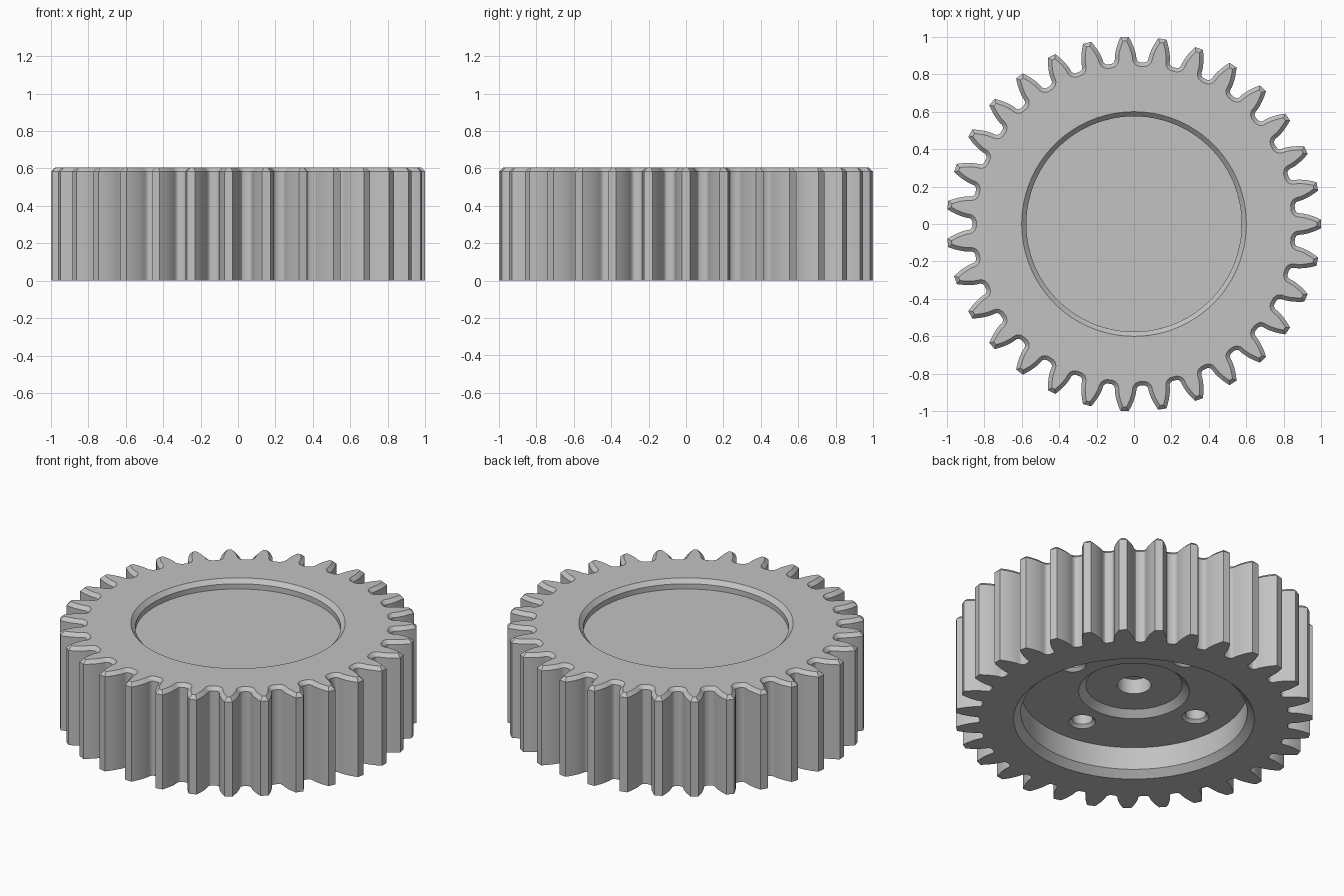
import bpy, bmesh, math
from mathutils import Vector

if "Cube" in bpy.data.objects:
    bpy.data.objects.remove(bpy.data.objects["Cube"], do_unlink=True)

TEETH = 31
PITCH_R = TEETH / (TEETH + 2)
BASE_R = PITCH_R * math.cos(math.radians(20))
HEIGHT = 0.605
CHAMFER = 0.021

steel = bpy.data.materials.new("grey_steel")
steel.use_nodes = True
colour = (0.54, 0.54, 0.54, 1)
steel.diffuse_color = colour
steel.node_tree.nodes["Principled BSDF"].inputs["Base Color"].default_value = colour


def involute(angle):
    return math.tan(angle) - angle


def half_angle(r):
    """Half the angular thickness of a tooth at radius r."""
    full = math.pi / (2 * TEETH) + involute(math.radians(20))
    return full - involute(math.acos(min(1, BASE_R / r)))


def gear_outline():
    # one flank: root fillet, then involute up to the tip
    root = half_angle(BASE_R)
    flank = [(0.8636, root + 0.022), (0.868, root + 0.010), (0.875, root + 0.003)]
    steps = 7
    for i in range(steps + 1):
        r = BASE_R + (1 - BASE_R) * i / steps
        flank.append((r, half_angle(r)))
    tooth = [(r, -a) for r, a in flank] + [(r, a) for r, a in reversed(flank)]
    points = []
    for k in range(TEETH):
        turn = 2 * math.pi * k / TEETH
        points += [Vector((r * math.cos(turn + a), r * math.sin(turn + a))) for r, a in tooth]
    return points


def inset(points, d):
    """Mitred inward offset of a counter-clockwise outline."""
    result = []
    for i, p in enumerate(points):
        e1 = (p - points[i - 1]).normalized()
        e2 = (points[(i + 1) % len(points)] - p).normalized()
        n1, n2 = Vector((-e1.y, e1.x)), Vector((-e2.y, e2.x))
        result.append(p + (n1 + n2) * d / (1 + n1.dot(n2)))
    return result


def circle(r, x=0, y=0, n=96):
    return [Vector((x + r * math.cos(2 * math.pi * i / n), y + r * math.sin(2 * math.pi * i / n)))
            for i in range(n)]


def stack(name, layers):
    """Solid made from matching outlines stacked at given heights."""
    bm = bmesh.new()
    rings = [[bm.verts.new((p.x, p.y, z)) for p in pts] for pts, z in layers]
    for low, high in zip(rings, rings[1:]):
        for i in range(len(low)):
            bm.faces.new((low[i - 1], low[i], high[i], high[i - 1]))
    bm.faces.new(rings[0][::-1])
    bm.faces.new(rings[-1])
    bmesh.ops.recalc_face_normals(bm, faces=bm.faces)
    mesh = bpy.data.meshes.new(name)
    bm.to_mesh(mesh)
    bm.free()
    mesh.materials.append(steel)
    obj = bpy.data.objects.new(name, mesh)
    bpy.context.collection.objects.link(obj)
    return obj


def lathe(name, profile, x=0, y=0, n=96):
    return stack(name, [(circle(r, x, y, n), z) for r, z in profile])


# toothed body with chamfered top edge
outline = gear_outline()
gear = stack("gear_body", [(outline, 0), (outline, HEIGHT - CHAMFER),
                           (inset(outline, CHAMFER), HEIGHT)])

# shallow top recess, deep stepped underside recess with centre bore
cutters = [
    lathe("top_recess_cutter", [(0.575, 0.548), (0.575, 0.58), (0.625, 0.63)]),
    lathe("underside_cutter", [(0.714, -0.04), (0.634, 0.04), (0.634, 0.18), (0.31, 0.18),
                               (0.27, 0.218), (0.095, 0.218), (0.095, 0.31)]),
]
# four countersunk bolt holes
for k in range(4):
    a = k * math.pi / 2
    cutters.append(lathe("bolt_hole_cutter", [(0.086, 0.17), (0.058, 0.198), (0.058, 0.3)],
                         0.45 * math.cos(a), 0.45 * math.sin(a), 40))

bpy.ops.object.select_all(action='DESELECT')
gear.select_set(True)
bpy.context.view_layer.objects.active = gear
for cutter in cutters:
    cutter.hide_render = True
    mod = gear.modifiers.new("cut", 'BOOLEAN')
    mod.operation = 'DIFFERENCE'
    mod.solver = 'EXACT'
    mod.object = cutter
    bpy.ops.object.modifier_apply(modifier=mod.name)
    bpy.data.objects.remove(cutter, do_unlink=True)
bpy.ops.object.shade_smooth_by_angle(angle=math.radians(25))
